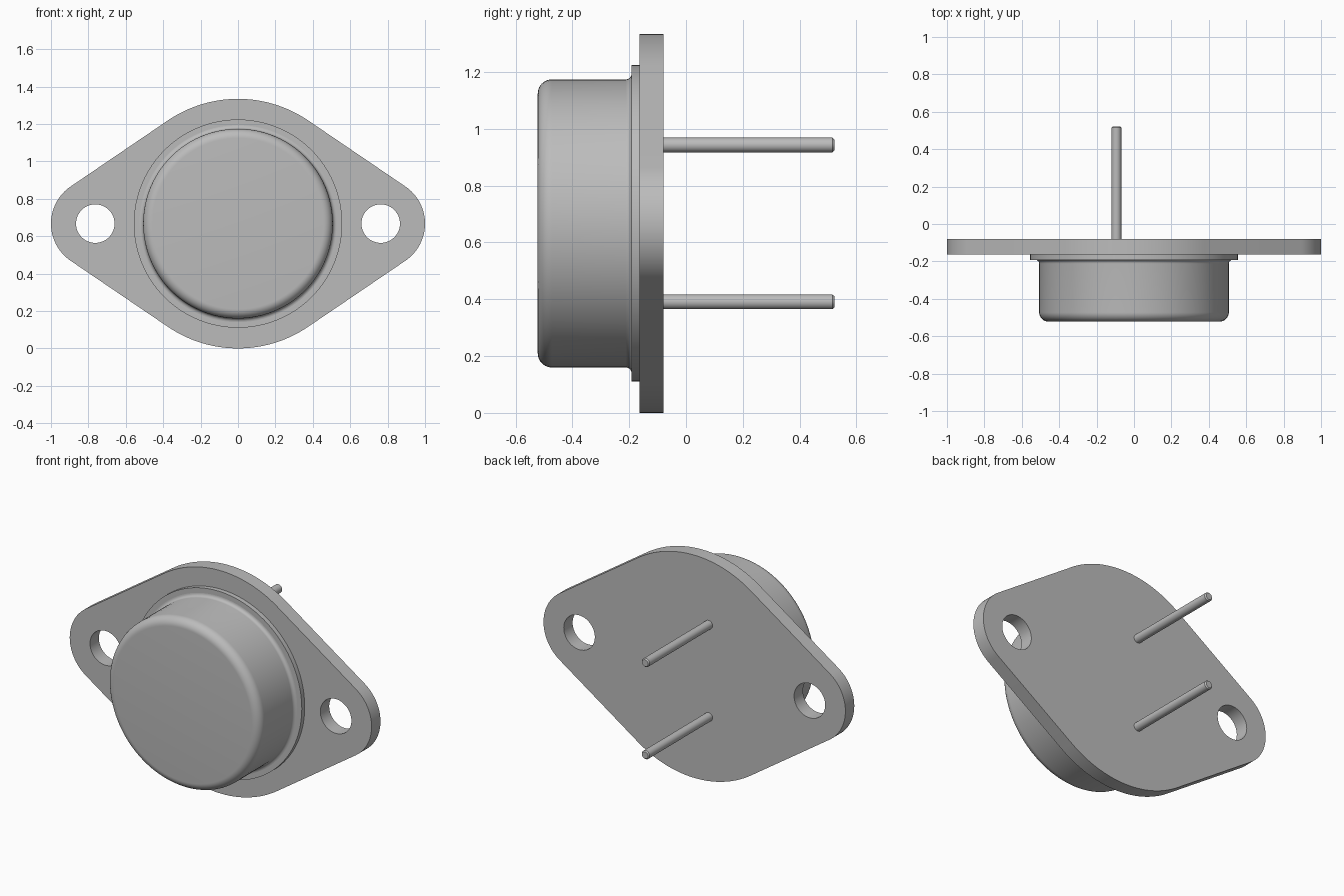
import bpy, bmesh
from math import sin, cos, pi, acos, radians
from mathutils import Matrix, Vector

if "Cube" in bpy.data.objects:
    bpy.data.objects.remove(bpy.data.objects["Cube"])

CZ = 0.667                      # height of the can axis
BACK, FRONT = -0.08, -0.164     # flange plate faces along y
PIN_X, PIN_DZ = -0.094, 0.276   # lead positions
SEAL_R, HOLE_X, HOLE_R = 0.1, 0.763, 0.103

metal = bpy.data.materials.new("grey metal")
metal.use_nodes = True
COLOR = (0.5, 0.5, 0.5, 1)
metal.diffuse_color = COLOR
metal.node_tree.nodes["Principled BSDF"].inputs["Base Color"].default_value = COLOR


def finish(obj, angle=35):
    """Give an object its material and smooth shading with sharp edges."""
    obj.data.materials.clear()
    obj.data.materials.append(metal)
    bpy.ops.object.select_all(action='DESELECT')
    obj.select_set(True)
    bpy.context.view_layer.objects.active = obj
    bpy.ops.object.shade_smooth_by_angle(angle=radians(angle))


def arc(cx, cy, r, a0, a1, n):
    return [(cx + r * cos(a0 + (a1 - a0) * i / n),
             cy + r * sin(a0 + (a1 - a0) * i / n)) for i in range(n + 1)]


def lathe(name, profile, x=0, z=CZ, steps=96):
    """Revolve (radius, y) points about an axis parallel to y."""
    bm = bmesh.new()
    verts = [bm.verts.new((r, y, 0)) for r, y in profile]
    edges = [bm.edges.new(p) for p in zip(verts, verts[1:])]
    bmesh.ops.spin(bm, geom=verts + edges, cent=(0, 0, 0), axis=(0, 1, 0),
                   angle=2 * pi, steps=steps)
    bmesh.ops.remove_doubles(bm, verts=bm.verts[:], dist=1e-5)
    bmesh.ops.recalc_face_normals(bm, faces=bm.faces[:])
    mesh = bpy.data.meshes.new(name)
    bm.to_mesh(mesh)
    bm.free()
    obj = bpy.data.objects.new(name, mesh)
    obj.location = (x, 0, z)
    bpy.context.collection.objects.link(obj)
    finish(obj)


# Flange plate: four tangent arcs with mounting and lead holes, extruded
big, small, dist = 0.667, 0.24, 0.76
t = acos((big - small) / dist)          # direction of the tangent points
outline = (arc(dist, 0, small, -t, t, 32) + arc(0, 0, big, t, pi - t, 40)
           + arc(-dist, 0, small, pi - t, pi + t, 32)
           + arc(0, 0, big, pi + t, 2 * pi - t, 40))
loops = [outline]
for hx, hy, r in ((HOLE_X, 0, HOLE_R), (-HOLE_X, 0, HOLE_R),
                  (PIN_X, PIN_DZ, SEAL_R), (PIN_X, -PIN_DZ, SEAL_R)):
    loops.append(arc(hx, hy, r, 0, 2 * pi, 48)[:-1])

curve = bpy.data.curves.new("flange_plate", 'CURVE')
curve.dimensions = '2D'
curve.fill_mode = 'BOTH'
curve.extrude = (BACK - FRONT) / 2
for pts in loops:
    s = curve.splines.new('POLY')
    s.points.add(len(pts) - 1)
    for p, (x, y) in zip(s.points, pts):
        p.co = (x, y, 0, 1)
    s.use_cyclic_u = True
plate = bpy.data.objects.new("flange_plate", curve)
bpy.context.collection.objects.link(plate)
bpy.ops.object.select_all(action='DESELECT')
plate.select_set(True)
bpy.context.view_layer.objects.active = plate
bpy.ops.object.convert(target='MESH')
plate = bpy.context.view_layer.objects.active
bm = bmesh.new()
bm.from_mesh(plate.data)
bmesh.ops.remove_doubles(bm, verts=bm.verts[:], dist=1e-5)
bmesh.ops.recalc_face_normals(bm, faces=bm.faces[:])
bm.transform(Matrix.Translation(Vector((0, (BACK + FRONT) / 2, CZ)))
             @ Matrix.Rotation(pi / 2, 4, 'X'))
bm.to_mesh(plate.data)
bm.free()
finish(plate)

# Thin weld ring under the can
RING = -0.192
lathe("weld_ring", [(0, FRONT), (0.557, FRONT), (0.557, RING), (0, RING)])

# Can: flared foot, straight wall, rounded front rim
foot = arc(0.527, RING - 0.02, 0.02, pi / 2, pi, 6)
rim = arc(0.457, -0.472, 0.05, 0, -pi / 2, 10)
lathe("can", [(0, RING)] + foot + rim + [(0, -0.522)])

# Leads with lightly chamfered tips, each in a flush seal
for side, dz in (("upper", PIN_DZ), ("lower", -PIN_DZ)):
    lathe(side + "_seal", [(0, BACK), (SEAL_R, BACK), (SEAL_R, FRONT), (0, FRONT)],
          PIN_X, CZ + dz, 48)
    lathe(side + "_lead", [(0, FRONT), (0.026, FRONT), (0.026, 0.515),
                           (0.02, 0.522), (0, 0.522)], PIN_X, CZ + dz, 32)
